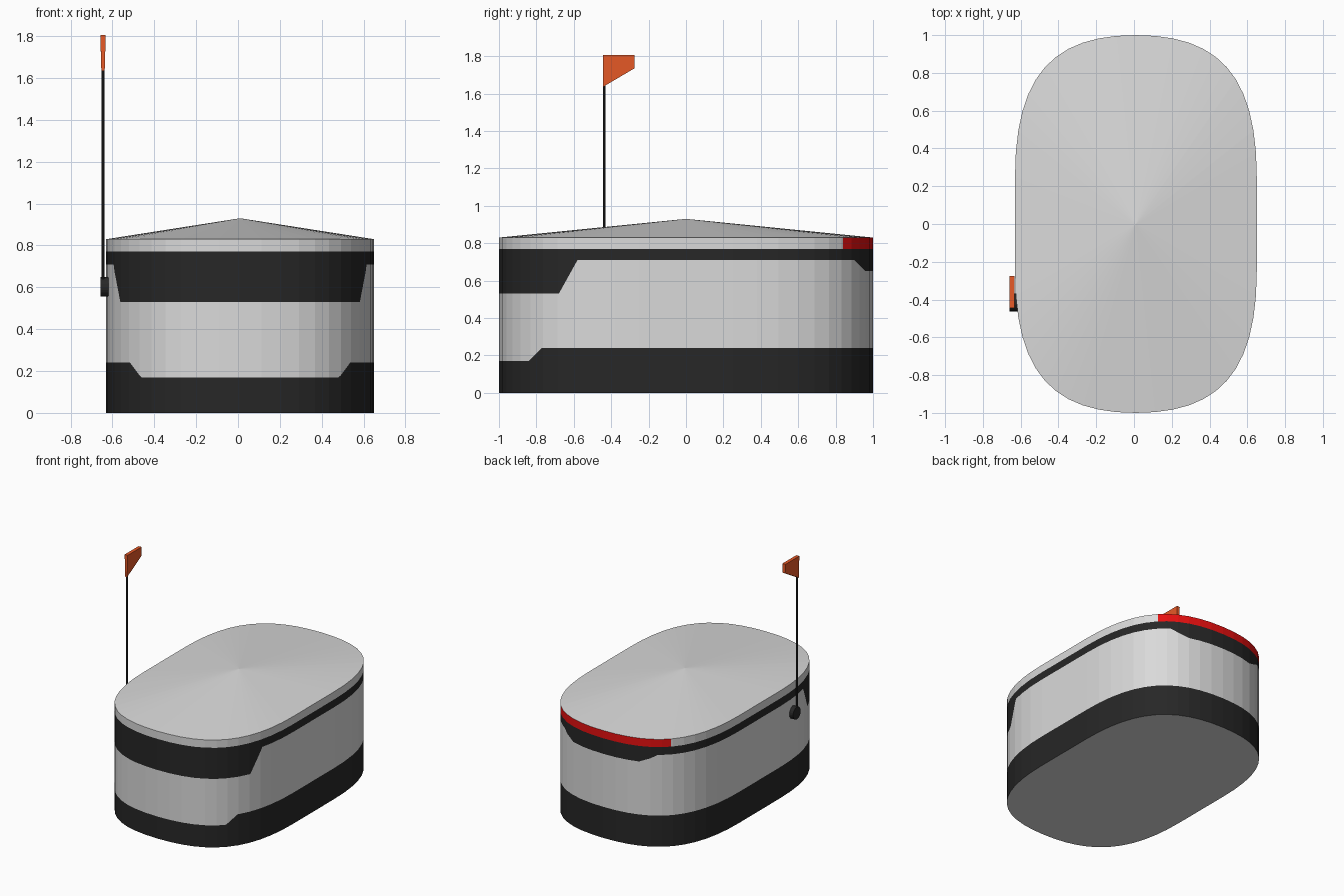
import bpy, bmesh, math
from mathutils import Vector
from mathutils.geometry import interpolate_bezier

cube = bpy.data.objects.get("Cube")
if cube:
    bpy.data.objects.remove(cube, do_unlink=True)


def material(name, color):
    m = bpy.data.materials.new(name)
    m.use_nodes = True
    m.diffuse_color = (*color, 1)
    m.node_tree.nodes["Principled BSDF"].inputs["Base Color"].default_value = (*color, 1)
    return m


silver = material("silver", (0.7, 0.7, 0.7))
black = material("black", (0.02, 0.02, 0.02))
red = material("red", (0.8, 0.005, 0.005))
orange = material("orange", (0.8, 0.1, 0.02))


def finish(name, bm, mats):
    bmesh.ops.recalc_face_normals(bm, faces=bm.faces)
    mesh = bpy.data.meshes.new(name)
    bm.to_mesh(mesh)
    bm.free()
    for m in mats:
        mesh.materials.append(m)
    obj = bpy.data.objects.new(name, mesh)
    bpy.context.collection.objects.link(obj)
    return obj


def profile(y, points):
    """Height of a stepped paint edge at position y."""
    if y <= points[0][0]:
        return points[0][1]
    for (y0, z0), (y1, z1) in zip(points, points[1:]):
        if y <= y1:
            return z0 + (z1 - z0) * (y - y0) / (y1 - y0)
    return points[-1][1]


# Paint edges along the body, as (y, z) steps
LOW_EDGE = [(-0.84, 0.17), (-0.77, 0.24)]
HIGH_EDGE = [(-0.68, 0.53), (-0.58, 0.71), (0.90, 0.71), (0.96, 0.65)]
RIM_BOTTOM, RIM_TOP, APEX = 0.77, 0.83, 0.93
LIGHT_START = 0.84
CENTRE_X = 0.01

# Rounded outline: one curved quarter, mirrored to a half and then a full loop
quarter = interpolate_bezier(Vector((0, 1)), Vector((0.43, 1)),
                             Vector((0.64, 0.797)), Vector((0.64, 0.25)), 13)
half = [(p.x, p.y) for p in quarter] + [(p.x, -p.y) for p in reversed(quarter)]

# Extra outline points where the paint edges bend
for cut in [p[0] for p in LOW_EDGE + HIGH_EDGE] + [LIGHT_START]:
    for i, ((x0, y0), (x1, y1)) in enumerate(zip(half, half[1:])):
        if y0 > cut > y1:
            t = (y0 - cut) / (y0 - y1)
            half.insert(i + 1, (x0 + (x1 - x0) * t, cut))
            break
outline = half + [(-x, y) for x, y in reversed(half[1:-1])]

# Body: stacked wall bands, shallow peaked roof and flat floor
bm = bmesh.new()
levels = [lambda y: 0, lambda y: profile(y, LOW_EDGE), lambda y: profile(y, HIGH_EDGE),
          lambda y: RIM_BOTTOM, lambda y: RIM_TOP]
rings = [[bm.verts.new((x + CENTRE_X, y, level(y))) for x, y in outline] for level in levels]
band_slots = [1, 0, 1, 0]
apex = bm.verts.new((CENTRE_X, 0, APEX))
count = len(outline)
for i in range(count):
    j = (i + 1) % count
    for slot, lower, upper in zip(band_slots, rings, rings[1:]):
        face = bm.faces.new((lower[i], lower[j], upper[j], upper[i]))
        face.material_index = slot
        # Rear light bar in the top rim
        if upper is rings[-1] and face.calc_center_median().y > LIGHT_START:
            face.material_index = 2
    bm.faces.new((rings[-1][i], rings[-1][j], apex))
bm.faces.new(rings[0])
finish("body", bm, [silver, black, red])


def cylinder(name, radius, depth, location, rotation, sides):
    bpy.ops.mesh.primitive_cylinder_add(vertices=sides, radius=radius, depth=depth,
                                        location=location, rotation=rotation)
    obj = bpy.context.object
    obj.name = name
    obj.data.materials.append(black)


# Round side mount and flag pole
cylinder("pole_mount", 0.047, 0.04, (-0.638, -0.415, 0.602), (0, math.pi / 2, 0), 20)
cylinder("flag_pole", 0.007, 1.06, (-0.645, -0.437, 1.13), (0, 0, 0), 10)

# Flag: cut-off pennant, a little thinner along its lower edge
bm = bmesh.new()
sides = []
for s in (-1, 1):
    shape = [(-0.445, 1.805, 0.013), (-0.275, 1.805, 0.013),
             (-0.275, 1.735, 0.011), (-0.445, 1.635, 0.008)]
    sides.append([bm.verts.new((-0.645 + s * w, y, z)) for y, z, w in shape])
    bm.faces.new(sides[-1])
for i in range(4):
    j = (i + 1) % 4
    bm.faces.new((sides[0][i], sides[0][j], sides[1][j], sides[1][i]))
finish("flag", bm, [orange])
